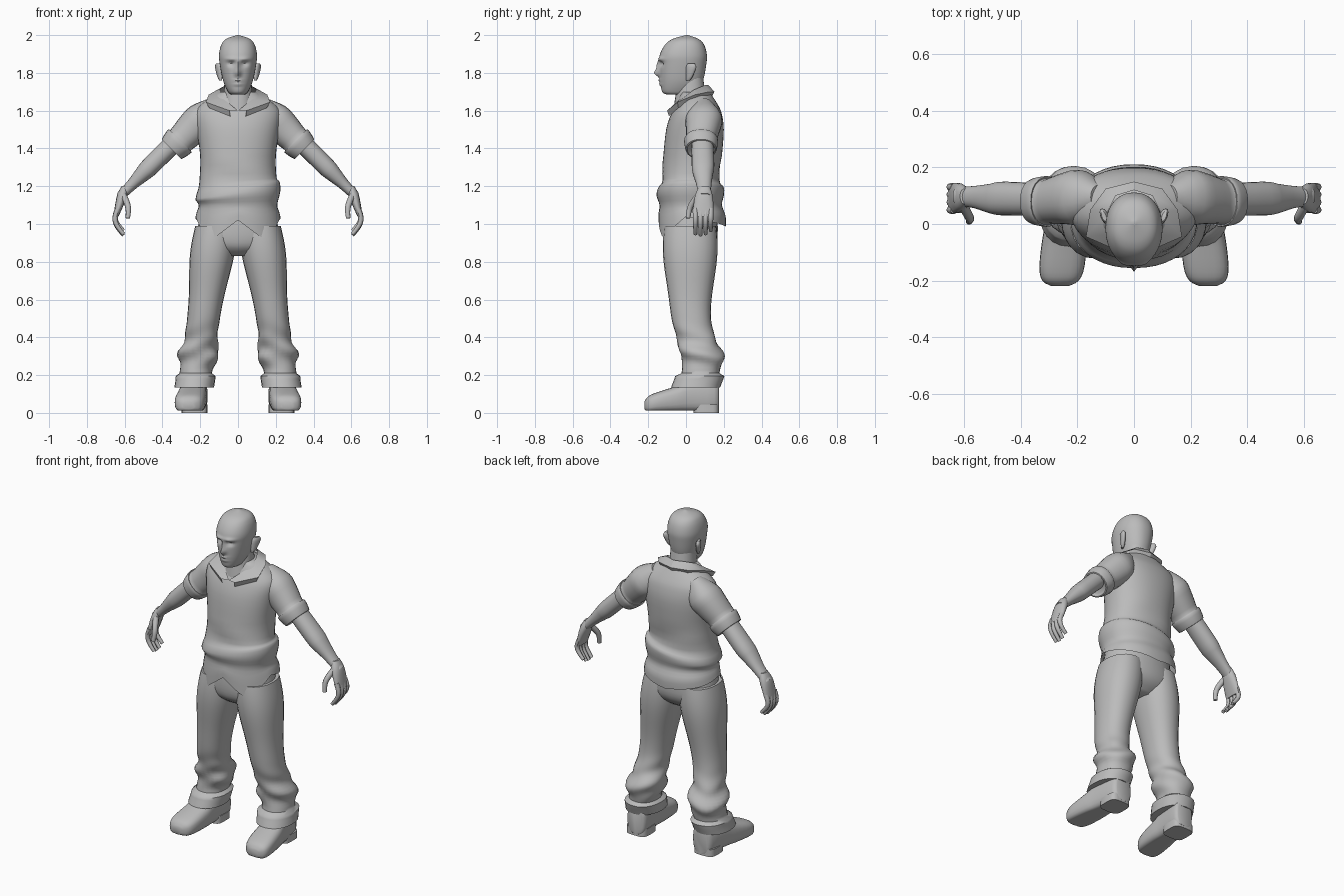
import bpy, bmesh, math
from mathutils import Vector

cube = bpy.data.objects.get("Cube")
if cube:
    bpy.data.objects.remove(cube)

grey = bpy.data.materials.new("plain_grey")
grey.use_nodes = True
grey.diffuse_color = (.5, .5, .5, 1)
grey.node_tree.nodes["Principled BSDF"].inputs["Base Color"].default_value = grey.diffuse_color


def finish(obj, mirror):
    obj.data.materials.append(grey)
    if mirror:
        modifier = obj.modifiers.new("both_sides", 'MIRROR')
        modifier.use_mirror_merge = False


def mesh_object(name, bm, mirror=False):
    bmesh.ops.recalc_face_normals(bm, faces=bm.faces)
    mesh = bpy.data.meshes.new(name)
    bm.to_mesh(mesh)
    bm.free()
    obj = bpy.data.objects.new(name, mesh)
    bpy.context.collection.objects.link(obj)
    finish(obj, mirror)
    bpy.ops.object.select_all(action='DESELECT')
    obj.select_set(True)
    bpy.context.view_layer.objects.active = obj
    bpy.ops.object.shade_smooth_by_angle(angle=math.radians(50))


def refine(rows, steps):
    """Catmull-Rom interpolation between section rows."""
    smooth_rows = []
    for i in range(len(rows) - 1):
        quad = [rows[max(i - 1, 0)], rows[i], rows[i + 1], rows[min(i + 2, len(rows) - 1)]]
        for step in range(steps):
            t = step / steps
            smooth_rows.append([b + t / 2 * (c - a + t * (2 * a - 5 * b + 4 * c - d + t * (3 * (b - c) + d - a)))
                                for a, b, c, d in zip(*quad)])
    return smooth_rows + [rows[-1]]


def upright(along, side, depth):
    return Vector((side, depth, along))


def lengthwise(along, side, height):
    return Vector((side, along, height))


def down_the_arm(along, side, depth):
    slope = math.sqrt(.5)
    return Vector((.2 + slope * (along + side), depth, 1.57 + slope * (side - along)))


def unchanged(point):
    return point


# Each section row: position along the axis, half width, low edge, high edge
def loft(name, rows, place=upright, middle=0, sides=24, steps=3, power=2.2,
         edit=unchanged, mirror=False, open_start=False):
    bm = bmesh.new()
    rings = []
    for along, half, low, high in refine(rows, steps):
        ring = []
        for i in range(sides):
            angle = math.tau * i / sides
            side, depth = [math.copysign(abs(wave) ** (2 / power), wave)
                           for wave in (math.cos(angle), math.sin(angle))]
            point = place(along, middle + half * side, (low + high + (high - low) * depth) / 2)
            ring.append(bm.verts.new(edit(point)))
        rings.append(ring)
    for ring, following in zip(rings, rings[1:]):
        for i in range(sides):
            bm.faces.new((ring[i - 1], ring[i], following[i], following[i - 1]))
    if not open_start:
        bm.faces.new(rings[0])
    bm.faces.new(rings[-1])
    mesh_object(name, bm, mirror)


def bump(distance, width):
    return math.exp(-(distance / width) ** 2)


# Head with sculpted brow, eye sockets, nose and mouth
def sculpt_face(point):
    side, height = abs(point.x), point.z
    if point.y < -.02:
        tip = .03 * bump(side, .014) * bump(height - 1.8, .02)
        bridge = .016 * bump(side, .011) * bump(height - 1.84, .025)
        brow = .011 * bump(side - .035, .03) * bump(height - 1.873, .011)
        socket = .017 * bump(side - .034, .018) * bump(height - 1.848, .012)
        lips = .01 * bump(side, .024) * (bump(height - 1.76, .007) + bump(height - 1.74, .007))
        point.y += socket - tip - bridge - brow - lips
    return point


loft("head", [(1.685, .035, -.1, .02), (1.7, .053, -.126, .05), (1.76, .079, -.136, .09),
              (1.85, .097, -.14, .108), (1.9, .1, -.137, .11), (1.95, .088, -.11, .095),
              (1.98, .063, -.07, .065), (2, .006, 0, .01)],
     sides=56, steps=9, edit=sculpt_face)
loft("neck", [(1.58, .1, -.07, .13), (1.65, .08, -.06, .11), (1.78, .07, -.04, .09)])


# Ears, leaning outward toward the back
def lean_ear(point):
    point.x += .3 * (point.y - .03) + .1 * (point.z - 1.8)
    return point


loft("ears", [(1.76, .006, 0, .02), (1.78, .012, 0, .035), (1.83, .015, 0, .055), (1.85, .008, .01, .045)],
     middle=.102, sides=12, edit=lean_ear, mirror=True)


# Shirt body with slanted waist folds and a pointed hem
hem_marks = [(0, 1.02), (.6, .92), (1.4, 1.04), (2.2, 1.01), (math.pi, .98)]
fold_top = 1.09


def shape_shirt(point):
    if point.z < fold_top:
        turn = abs(math.atan2(point.x / .22, (.03 - point.y) / .17))
        for (start, hem), (end, next_hem) in zip(hem_marks, hem_marks[1:]):
            if start <= turn <= end:
                hem += (next_hem - hem) * (turn - start) / (end - start)
                point.z = fold_top - (fold_top - point.z) * (fold_top - hem) / (fold_top - 1)
                break
    else:
        point.z += .16 * point.x * bump(point.z - 1.18, .05)
        point.y -= .006 * math.sin(30 * point.z + 14 * point.x) * bump(point.z - 1.27, .06)
    return point


loft("shirt_body", [(1, .226, -.145, .21), (1.05, .218, -.145, .21), (1.1, .208, -.14, .19),
                    (1.15, .224, -.156, .2), (1.19, .22, -.148, .2), (1.23, .205, -.126, .175),
                    (1.36, .2, -.12, .19), (1.5, .22, -.105, .2), (1.58, .228, -.08, .19),
                    (1.63, .2, -.055, .17), (1.7, .1, -.03, .125)],
     sides=40, edit=shape_shirt, open_start=True)

# Short sleeves with turned cuffs
loft("sleeves", [(-.1, .05, .05, .14), (0, .09, 0, .19), (.08, .088, 0, .18), (.16, .077, 0, .16),
                 (.17, .087, -.01, .17), (.23, .074, 0, .16), (.22, .055, .02, .14)],
     place=down_the_arm, middle=-.016, mirror=True)

# Open collar: a folded strip from the nape to the front point
bm = bmesh.new()
inner = [(0, .12, 1.735), (.065, .1, 1.735), (.095, .04, 1.71), (.075, -.035, 1.66), (0, -.09, 1.6)]
outer = [(0, .15, 1.7), (.1, .125, 1.7), (.155, .05, 1.685), (.17, -.045, 1.645), (.045, -.1, 1.6)]
under = [(x * .9, y * .9, z - .03) for x, y, z in outer]
strips = [[bm.verts.new(corner) for corner in line] for line in (inner, outer, under)]
for upper, lower in zip(strips, strips[1:]):
    for i in range(1, len(inner)):
        bm.faces.new((upper[i - 1], upper[i], lower[i], lower[i - 1]))
mesh_object("collar", bm, mirror=True)

# Bare arms
loft("arms", [(.1, .05, .03, .14), (.36, .05, .03, .15), (.43, .043, .037, .143),
              (.51, .03, .055, .135), (.6, .024, .065, .13)], place=down_the_arm, mirror=True)


# Hands: hanging palm, curled fingers and thumb
def hang_palm(point):
    point.x += .3 * (1.2 - point.z)
    return point


loft("palms", [(1.2, .018, .07, .125), (1.16, .028, .05, .14), (1.11, .024, .04, .146), (1.04, .014, .036, .145)],
     middle=.598, sides=14, edit=hang_palm, mirror=True)


def digit(name, points, radius):
    curve = bpy.data.curves.new(name, 'CURVE')
    curve.dimensions = '3D'
    curve.bevel_depth = radius
    curve.bevel_resolution = 2
    curve.use_fill_caps = True
    curve.resolution_u = 3
    spline = curve.splines.new('NURBS')
    spline.points.add(len(points) - 1)
    spline.use_endpoint_u = True
    spline.order_u = 3
    for i, (control, position) in enumerate(zip(spline.points, points)):
        control.co = (*position, 1)
        control.radius = 1 - .5 * (i / len(points)) ** 2
    obj = bpy.data.objects.new(name, curve)
    bpy.context.collection.objects.link(obj)
    finish(obj, True)


for i, finger in enumerate(("index", "middle", "ring", "little")):
    length = .14 - .006 * (i - 1) ** 2
    bend = [k / 4 for k in range(5)]
    digit(finger + "_fingers", [(.636 - .03 * t + .03 * math.sin(math.pi * t), .05 + .027 * i, 1.08 - length * t)
                                for t in bend], .0145)
digit("thumbs", [(.605, .065, 1.15), (.586, .03, 1.11), (.578, .015, 1.07), (.584, .01, 1.03)], .017)

# Trousers: seat, then two legs with baggy knees and rolled cuffs
loft("trouser_seat", [(1.1, .195, -.11, .165), (1, .21, -.12, .168), (.92, .222, -.118, .165),
                      (.87, .18, -.1, .14), (.83, .09, -.05, .09)])


def leg_section(height):
    cuff = .02 if height < .21 else 0
    bag = bump(height - .31, .05)
    half = .085 + .033 * bump(height - .87, .22) + .024 * bag + cuff
    centre = .022 + .065 * bump(height - .27, .15)
    depth = .1 + .045 * bump(height - .88, .25) + .015 * bag + 1.5 * cuff
    return height, half, centre - depth, centre + depth


def splay_leg(point):
    low = .007 * bump(point.z - .32, .1)
    point.x += .25 - .135 * point.z + low * math.sin(60 * point.z + 18 * point.y)
    point.y += low * math.sin(50 * point.z + 25 * point.x)
    return point


loft("trouser_legs", [leg_section(.135 + .015 * k) for k in range(58)], steps=1, edit=splay_leg, mirror=True)


# Shoes with flat soles and raised heels
def flatten_sole(point):
    point.z = max(point.z, .012)
    point.x -= .1 * point.y
    return point


loft("shoes", [(-.22, .03, .02, .06), (-.2, .065, 0, .088), (-.15, .08, 0, .11), (-.05, .079, 0, .142),
               (.02, .072, 0, .17), (.15, .064, 0, .18), (.175, .045, .01, .17)],
     place=lengthwise, middle=.24, power=2.8, edit=flatten_sole, mirror=True)
loft("shoe_heels", [(0, .068, .04, .175), (.045, .068, .04, .175)], middle=.23, steps=1, power=4, mirror=True)
